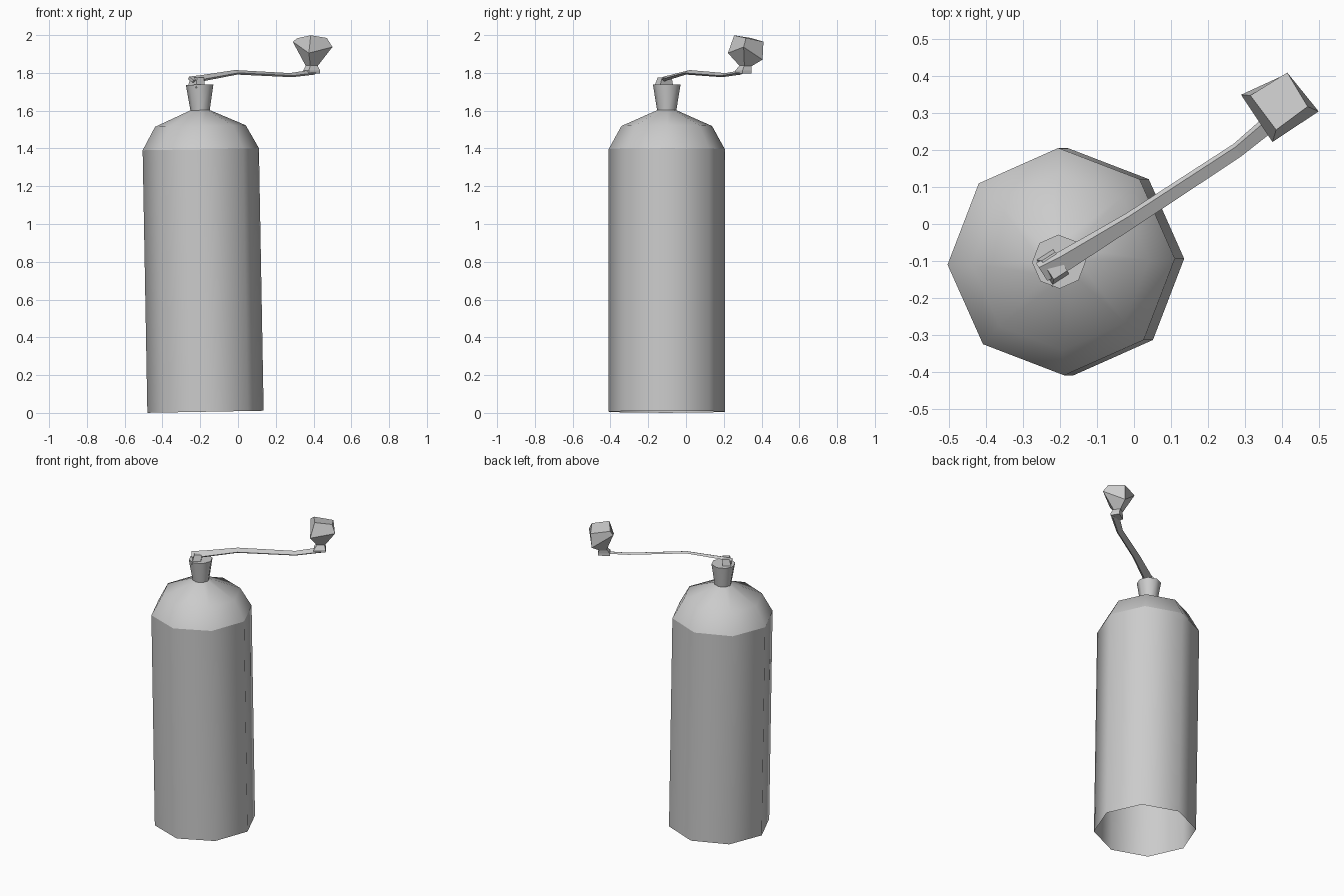
import bpy
import bmesh
from math import cos, sin, pi, radians
from mathutils import Vector

cube = bpy.data.objects.get("Cube")
if cube:
    bpy.data.objects.remove(cube)

# One plain grey material
GREY = (0.6, 0.6, 0.6, 1)
grey = bpy.data.materials.new("plain_grey")
grey.use_nodes = True
grey.diffuse_color = GREY
grey.node_tree.nodes["Principled BSDF"].inputs["Base Color"].default_value = GREY


def loft(name, rings, smooth=False, cap_start=False, cap_end=False):
    """Skin a list of equal-length point rings."""
    bm = bmesh.new()
    loops = [[bm.verts.new(p) for p in ring] for ring in rings]
    n = len(loops[0])
    for a, b in zip(loops, loops[1:]):
        for i in range(n):
            j = (i + 1) % n
            bm.faces.new((a[i], a[j], b[j], b[i])).smooth = smooth
    if cap_start:
        bm.faces.new(loops[0][::-1])
    if cap_end:
        bm.faces.new(loops[-1])
    if cap_start and cap_end:
        bmesh.ops.recalc_face_normals(bm, faces=bm.faces[:])
    mesh = bpy.data.meshes.new(name)
    bm.to_mesh(mesh)
    bm.free()
    mesh.materials.append(grey)
    obj = bpy.data.objects.new(name, mesh)
    bpy.context.collection.objects.link(obj)
    return obj


def turned(name, profile, **caps):
    """Eight-sided smooth lathe on the slightly leaning main axis."""
    rings = []
    for r, z in profile:
        angles = [radians(1.5) + k * pi / 4 for k in range(8)]
        rings.append([(r * cos(a), r * sin(a), z) for a in angles])
    obj = loft(name, rings, smooth=True, **caps)
    obj.location = (-0.172, -0.102, 0.006)
    obj.rotation_euler.y = -0.018
    return obj


# Body: open-bottomed tube, domed shoulder and flared neck
turned("body", [(0.308, 0), (0.308, 1.39)])
turned("shoulder", [(0.308, 1.39), (0.24, 1.513), (0.05, 1.597)])
turned("neck", [(0.05, 1.59), (0.073, 1.732)], cap_end=True)

# Crank arm: a rolled flat bar swept along a bent path
side = Vector((-0.54, 0.84, 0))
up = Vector((0, 0, 1))
section = [(0.022, 0.002), (0.011, 0.012), (-0.022, -0.003), (-0.011, -0.012)]
path = [((-0.25, -0.13, 1.765), 1.3), ((-0.19, -0.1, 1.772), 1.3),
        ((-0.01, 0.01, 1.803), 1.0), ((0.28, 0.2, 1.788), 0.9),
        ((0.4, 0.3, 1.804), 1.1)]
loft("crank_arm",
     [[Vector(p) + s * (side * u + up * v) for u, v in section] for p, s in path],
     cap_start=True, cap_end=True)


def square(centre, along, across):
    """Level rectangle lined up with the crank."""
    c = Vector(centre)
    fwd = Vector((0.84, 0.54, 0)) * along
    lat = side * across
    return [c - fwd - lat, c + fwd - lat, c + fwd + lat, c - fwd + lat]


# Hub joining the crank to the neck
loft("crank_hub",
     [square((-0.222, -0.118, 1.72), 0.028, 0.044),
      square((-0.215, -0.113, 1.776), 0.022, 0.03)],
     cap_start=True, cap_end=True)

# Pinched stem under the knob
loft("knob_stem",
     [square((0.39, 0.303, 1.797), 0.036, 0.028),
      square((0.39, 0.303, 1.812), 0.036, 0.028),
      square((0.39, 0.315, 1.84), 0.022, 0.022)],
     cap_start=True, cap_end=True)

# Faceted knob, leaning back: foot, widest ring and top
knob_wide = [(0.375, 0.222, 1.905), (0.5, 0.305, 1.937),
             (0.41, 0.405, 1.87), (0.29, 0.35, 1.965)]
knob_top = [(0.385, 0.255, 1.999), (0.47, 0.318, 1.985),
            (0.415, 0.41, 1.965), (0.315, 0.348, 1.984)]
loft("knob", [square((0.39, 0.316, 1.835), 0.022, 0.022), knob_wide, knob_top],
     cap_start=True, cap_end=True)
